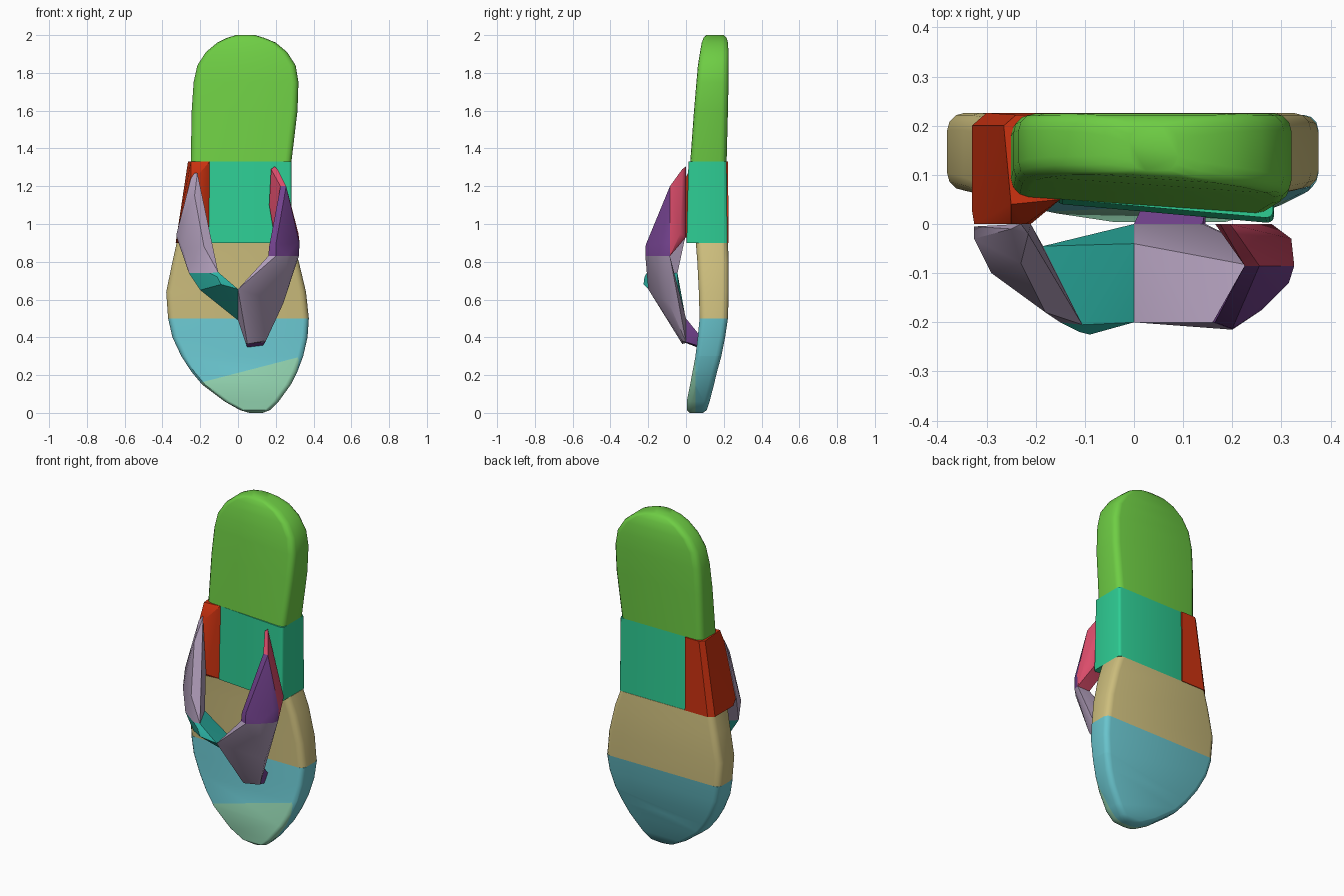
import bpy, bmesh, math
from mathutils import Vector

cube = bpy.data.objects.get("Cube")
if cube:
    bpy.data.objects.remove(cube, do_unlink=True)


def material(name, rgb):
    """Flat material from an sRGB colour."""
    linear = [((c / 255 + 0.055) / 1.055) ** 2.4 for c in rgb] + [1]
    mat = bpy.data.materials.new(name)
    mat.use_nodes = True
    mat.diffuse_color = linear
    shader = mat.node_tree.nodes["Principled BSDF"]
    shader.inputs["Base Color"].default_value = linear
    shader.inputs["Roughness"].default_value = 0.8
    return mat


green = material("grass green", (110, 205, 68))
emerald = material("emerald", (46, 205, 148))
red = material("brick red", (205, 50, 16))
khaki = material("khaki", (205, 190, 125))
blue = material("sky blue", (106, 198, 207))
mint = material("mint", (148, 214, 178))
lilac = material("lilac", (180, 161, 190))
teal = material("teal", (44, 180, 166))
purple = material("purple", (115, 66, 142))
pink = material("pink", (218, 76, 106))


def finish(name, bm, mats, angle=35):
    """Turn a bmesh into a smooth shaded object with sharp edges kept."""
    bmesh.ops.recalc_face_normals(bm, faces=bm.faces[:])
    mesh = bpy.data.meshes.new(name)
    bm.to_mesh(mesh)
    bm.free()
    for mat in mats:
        mesh.materials.append(mat)
    obj = bpy.data.objects.new(name, mesh)
    bpy.context.collection.objects.link(obj)
    bpy.ops.object.select_all(action='DESELECT')
    obj.select_set(True)
    bpy.context.view_layer.objects.active = obj
    bpy.ops.object.shade_smooth_by_angle(angle=math.radians(angle))
    return obj


def section(z, left, right, front, back, tilt, radius):
    """Rounded rectangle at one height; the front edge leans by tilt."""
    steps = 3
    r = min(radius, (right - left) * 0.45, (back - front) * 0.45)
    corners = [(right, back, 0), (left, back, 1), (left, front, 2), (right, front, 3)]
    points = []
    for cx, cy, quarter in corners:
        cx += -r if cx == right else r
        cy += -r if cy == back else r
        for i in range(steps + 1):
            a = (quarter + i / steps) * math.pi / 2
            x, y = cx + r * math.cos(a), cy + r * math.sin(a)
            if quarter > 1:
                y -= tilt * x
            points.append((x, y, z))
    return points


def loft(rows, tilt=0.0, radius=0.035):
    """Closed skin through the sections."""
    bm = bmesh.new()
    rings = [[bm.verts.new(p) for p in section(*row, tilt, radius)] for row in rows]
    for low, high in zip(rings, rings[1:]):
        for i in range(len(low)):
            j = (i + 1) % len(low)
            bm.faces.new((low[i], low[j], high[j], high[i]))
    bm.faces.new(rings[0])
    bm.faces.new(rings[-1])
    return bm


def hull(name, points, mat):
    """Convex strap piece."""
    bm = bmesh.new()
    verts = [bm.verts.new(p) for p in points]
    result = bmesh.ops.convex_hull(bm, input=verts)
    inside = [v for v in result["geom_interior"] if isinstance(v, bmesh.types.BMVert)]
    bmesh.ops.delete(bm, geom=inside, context='VERTS')
    return finish(name, bm, [mat])


# Sole sections: height, left, right, front, back
heel_rows = [
    (1.33, -.25, .283, .04, .215), (1.6, -.245, .315, .062, .222),
    (1.75, -.235, .32, .075, .225), (1.84, -.215, .305, .082, .225),
    (1.91, -.17, .26, .09, .225), (1.96, -.11, .2, .095, .222),
    (1.985, -.06, .14, .1, .215), (2.0, -.01, .09, .11, .2)]
shank_rows = [(.9, -.16, .285, .027, .22), (1.33, -.16, .283, .037, .215)]
ball_rows = [
    (.5, -.37, .375, .072, .222), (.64, -.38, .36, .068, .226),
    (.8, -.347, .322, .06, .226), (.9, -.325, .287, .052, .222)]
toe_rows = [
    (.0, .06, .13, .02, .09), (.015, .01, .17, .005, .11),
    (.06, -.07, .215, .004, .125), (.15, -.19, .28, .022, .148),
    (.22, -.248, .315, .035, .165), (.3, -.3, .345, .05, .187),
    (.4, -.347, .368, .062, .207), (.5, -.37, .375, .072, .222)]

finish("heel_pad", loft(heel_rows, tilt=0.07), [green])
finish("arch_block", loft(shank_rows, tilt=0.09, radius=0.015), [emerald])
finish("ball_pad", loft(ball_rows), [khaki])

# Toe pad, its front layer cut off by a slanted line and a depth plane
toe = loft(toe_rows, radius=0.03)
line_point = Vector((-0.2, 0, 0.16))
line_normal = Vector((-0.14, 0, 0.54)).normalized()
layer_depth = 0.05


def below_line(face):
    return (face.calc_center_median() - line_point).dot(line_normal) < 0


bmesh.ops.bisect_plane(toe, geom=toe.verts[:] + toe.edges[:] + toe.faces[:],
                       plane_co=line_point, plane_no=line_normal)
lower = [f for f in toe.faces if below_line(f)]
lower_geom = set(lower)
for f in lower:
    lower_geom.update(f.verts, f.edges)
bmesh.ops.bisect_plane(toe, geom=list(lower_geom),
                       plane_co=(0, layer_depth, 0), plane_no=(0, 1, 0))
for f in toe.faces:
    if below_line(f) and f.calc_center_median().y < layer_depth:
        f.material_index = 1
finish("toe_pad", toe, [blue, mint])

# Side block carrying the outer strap
hull("strap_anchor", [
    (-.25, .04, 1.33), (-.15, .05, 1.33), (-.265, .2, 1.33), (-.15, .222, 1.33),
    (-.24, .222, 1.33), (-.25, 0, 1.25), (-.22, 0, 1.25), (-.325, 0, .93),
    (-.21, 0, .93), (-.15, .05, .9), (-.33, .03, .9), (-.33, .2, .9),
    (-.3, .226, .9), (-.15, .226, .9)], red)

# Outer strap, from the anchor forward and down to the middle
outer_end = [(-.26, -.12, .74), (-.185, -.045, .74), (-.105, -.205, .745), (-.15, -.2, .74)]
middle = [(0, -.2, .655), (0, -.04, .61), (0, 0, .49)]
hull("outer_strap_upper", outer_end + [
    (-.23, 0, 1.27), (-.215, -.02, 1.27), (-.25, -.01, 1.24), (-.325, -.005, .93),
    (-.21, 0, .95), (-.325, -.03, .95), (-.29, -.1, .87), (-.18, -.18, .88),
    (-.23, -.08, 1.15)], lilac)
hull("outer_strap_lower", outer_end + middle + [
    (-.09, -.225, .68), (-.11, -.22, .72), (-.2, -.13, .65)], teal)

# Inner strap, in three pieces that meet on shared edges
inner_low = [(.24, -.085, .83), (.322, -.085, .83), (.315, -.12, .83),
             (.26, -.175, .83), (.2, -.215, .83), (.16, -.2, .83)]
inner_top = [(.24, -.085, .83), (.322, -.085, .83), (.326, -.085, .9),
             (.255, -.085, 1.2), (.225, -.085, 1.2)]
hull("inner_strap_upper", inner_top + [
    (.165, 0, 1.1), (.175, 0, 1.29), (.195, 0, 1.305), (.21, -.02, 1.29),
    (.32, -.03, .95), (.28, 0, .93), (.19, 0, .95)], pink)
hull("inner_strap_middle", inner_top + inner_low + [
    (.165, -.2, .88), (.2, -.213, .89), (.315, -.12, .9)], purple)
hull("inner_strap_lower", inner_low + middle + [
    (.14, 0, .5), (.24, -.09, .58), (.145, 0, .375), (.135, -.02, .38),
    (.05, -.02, .365), (.04, 0, .37)], lilac)

# Toe post that joins the straps to the sole
hull("toe_post", [
    (0, 0, .49), (.14, 0, .5), (.145, 0, .375), (.04, 0, .37),
    (.03, .065, .41), (.15, .065, .42), (.13, .065, .355), (.05, .065, .345)], purple)
